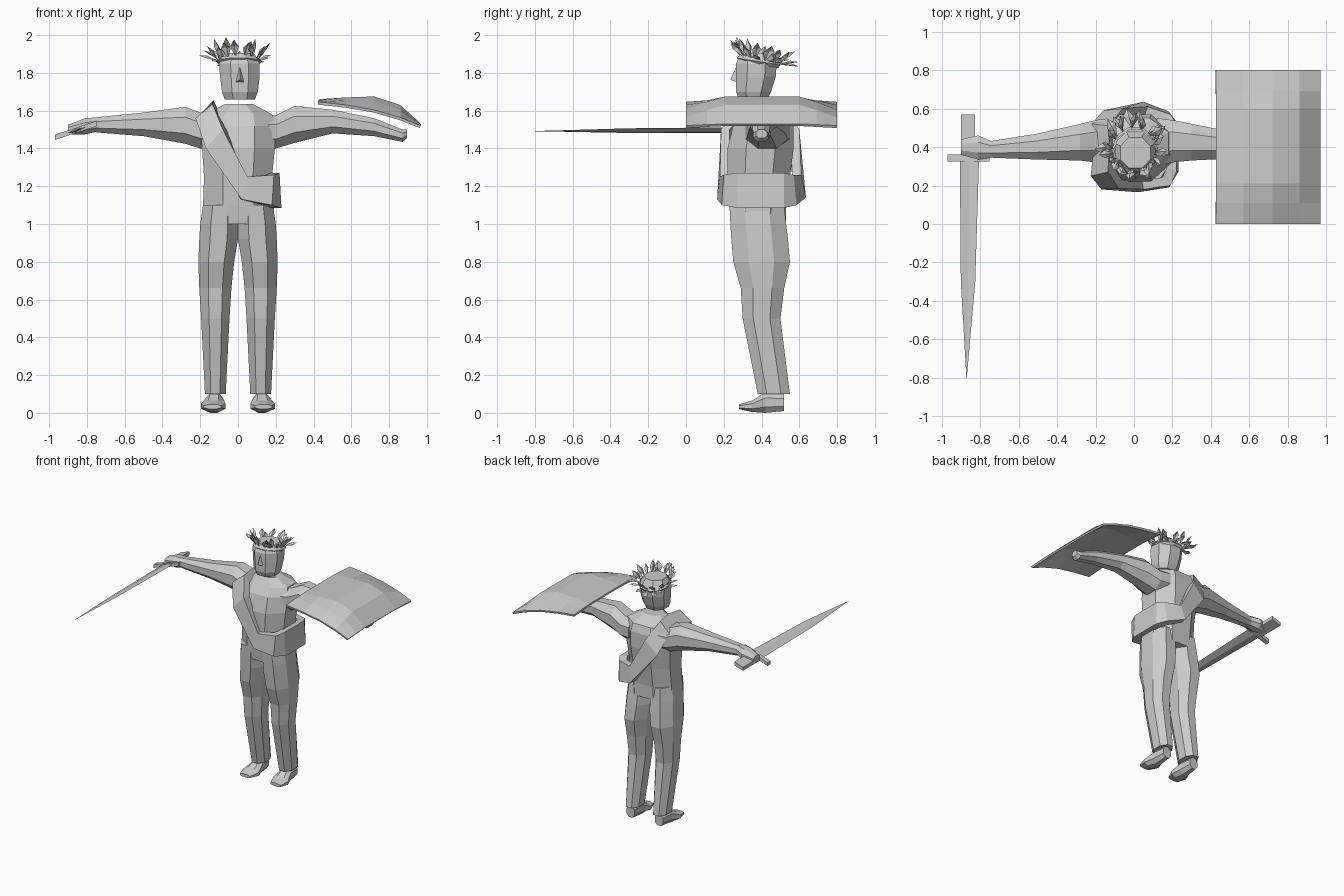
import bpy, bmesh, math, random
from mathutils import Vector

if "Cube" in bpy.data.objects:
    bpy.data.objects.remove(bpy.data.objects["Cube"])

random.seed(4)
grey = bpy.data.materials.new("light_grey")
grey.diffuse_color = (0.6, 0.6, 0.6, 1)
grey.use_nodes = True
grey.node_tree.nodes["Principled BSDF"].inputs["Base Color"].default_value = grey.diffuse_color


def build(name, verts, faces):
    mesh = bpy.data.meshes.new(name)
    mesh.from_pydata([tuple(v) for v in verts], [], faces)
    bm = bmesh.new()
    bm.from_mesh(mesh)
    bmesh.ops.recalc_face_normals(bm, faces=bm.faces)
    bm.to_mesh(mesh)
    bm.free()
    mesh.materials.append(grey)
    obj = bpy.data.objects.new(name, mesh)
    bpy.context.collection.objects.link(obj)
    return obj


def loft(name, rings, closed=False):
    """Skin a series of equal rings; cap the ends unless the loft is a loop."""
    n, m = len(rings[0]), len(rings)
    verts = [v for r in rings for v in r]
    faces = []
    for i in range(m if closed else m - 1):
        a, b = i * n, (i + 1) % m * n
        faces += [(a + j, a + (j + 1) % n, b + (j + 1) % n, b + j) for j in range(n)]
    if not closed:
        faces += [tuple(range(n)), tuple(range((m - 1) * n, m * n))]
    return build(name, verts, faces)


def octagon(u0, u1, v0, v1, k=0.28):
    """Box outline with chamfered corners."""
    du, dv = (u1 - u0) * k, (v1 - v0) * k
    return [(u0 + du, v0), (u1 - du, v0), (u1, v0 + dv), (u1, v1 - dv),
            (u1 - du, v1), (u0 + du, v1), (u0, v1 - dv), (u0, v0 + dv)]


def loft_z(name, rows, k=0.28):
    return loft(name, [[(u, v, z) for u, v in octagon(a, b, c, d, k)] for z, a, b, c, d in rows])


def loft_x(name, rows):
    return loft(name, [[(x, u, v) for u, v in octagon(a, b, c, d)] for x, a, b, c, d in rows])


# torso
loft_z("torso", [(1.0, -.19, .19, .24, .53), (1.1, -.185, .19, .23, .53),
                 (1.25, -.18, .18, .22, .55), (1.4, -.19, .195, .22, .57),
                 (1.52, -.2, .2, .25, .57), (1.58, -.17, .18, .29, .55),
                 (1.635, -.07, .08, .33, .47)])

# legs and feet
for side, s in (("right", -1), ("left", 1)):
    rows = [(1.1, 0, .185, .23, .52), (1.0, 0, .2, .235, .53), (.92, .0, .205, .24, .54),
            (.8, .02, .21, .25, .55), (.66, .035, .205, .29, .52),
            (.5, .045, .195, .30, .50), (.1, .065, .175, .38, .55)]
    loft_z(side + "_leg", [(z, *sorted((s * a, s * b)), c, d) for z, a, b, c, d in rows])
    foot = [(.52, .09, .16, .01, .1), (.42, .08, .17, .0, .11),
            (.35, .065, .195, .005, .065), (.28, .09, .18, .02, .045)]
    loft(side + "_foot", [[(s * u, y, v) for u, v in octagon(a, b, c, d)]
                          for y, a, b, c, d in foot])

# arms, tapering to the hands
loft_x("right_arm", [(-.12, .3, .55, 1.4, 1.59), (-.2, .32, .54, 1.4, 1.59),
                     (-.28, .33, .52, 1.425, 1.62), (-.5, .335, .47, 1.465, 1.59),
                     (-.75, .345, .43, 1.485, 1.565)])
loft_x("right_hand", [(-.74, .345, .43, 1.49, 1.565), (-.81, .335, .46, 1.475, 1.56),
                      (-.9, .36, .44, 1.475, 1.525)])
loft_x("left_arm", [(.12, .3, .55, 1.4, 1.58), (.2, .32, .54, 1.4, 1.575),
                    (.3, .33, .52, 1.43, 1.625), (.5, .34, .48, 1.48, 1.605),
                    (.72, .35, .45, 1.465, 1.56), (.87, .355, .44, 1.435, 1.5),
                    (.895, .37, .43, 1.455, 1.5)])

# blanket roll over one shoulder: lower and upper edge points around the body
edges = [((-.21, .40, 1.56), (-.13, .40, 1.655)), ((-.225, .25, 1.56), (-.135, .27, 1.635)),
         ((-.17, .18, 1.40), (-.08, .185, 1.5)), ((.02, .165, 1.13), (.05, .18, 1.25)),
         ((.18, .19, 1.10), (.19, .2, 1.26)), ((.23, .27, 1.085), (.22, .27, 1.27)),
         ((.23, .52, 1.085), (.22, .52, 1.27)), ((.18, .585, 1.10), (.19, .57, 1.26)),
         ((.05, .635, 1.14), (.07, .61, 1.26)), ((-.16, .59, 1.4), (-.06, .6, 1.5)),
         ((-.22, .52, 1.56), (-.13, .51, 1.635))]
rings = []
for i, (lo, up) in enumerate(edges):
    ring = [lo, up]
    for x, y, z in (up, lo):
        drop = .06 if i in (0, 1, 10) else 0
        ring.append((x * .78, .39 + (y - .39) * .78, z - drop))
    rings.append(ring)
loft("blanket_roll", rings, closed=True)

# head with a pointed nose
loft_z("head", [(1.66, -.07, .09, .28, .43), (1.7, -.085, .105, .265, .45),
                (1.78, -.095, .115, .265, .475), (1.85, -.1, .115, .265, .48),
                (1.905, -.07, .085, .29, .45)])
build("nose", [(-.015, .27, 1.75), (.035, .27, 1.75), (.01, .265, 1.83), (.01, .235, 1.765)],
      [(0, 1, 3), (1, 2, 3), (2, 0, 3), (0, 2, 1)])

# leafy wreath: folded pointed leaves, tilted up at the front
verts, faces = [], []


def add_leaf(base, direction, side, length, width):
    d, w = direction.normalized(), side.normalized() * width
    fold = d.cross(w).normalized() * .012
    mid = base + d * length * .6
    i = len(verts)
    verts.extend([base, mid + w, base + d * length, mid - w, mid + fold])
    faces.extend([(i, i + 1, i + 4), (i + 1, i + 2, i + 4), (i + 2, i + 3, i + 4), (i + 3, i, i + 4)])


for ring, (count, up) in enumerate(((15, .45), (13, 1.3))):
    for k in range(count):
        t = 2 * math.pi * (k + ring * .5) / count
        out = Vector((math.cos(t), math.sin(t), 0))
        tangent = Vector((-out.y, out.x, 0))
        front = -out.y
        base = Vector((.0, .39, 1.865)) + out * .105 + Vector((0, 0, .02 * front))
        lift = up + .5 * front + random.uniform(-.15, .15)
        d = out * (.9 if front < .3 else .5) + Vector((0, 0, lift)) + tangent * random.uniform(-.5, .5)
        add_leaf(base, d, tangent + out * random.uniform(-.4, .4),
                 random.uniform(.08, .115), random.uniform(.02, .03))
build("wreath_leaves", verts, faces)

# wreath band
band = []
for k in range(10):
    t = 2 * math.pi * k / 10
    c, s = math.cos(t), math.sin(t)
    band.append([(.005 + c * r, .385 + s * r, 1.86 - .02 * s + h)
                 for r, h in ((.108, -.015), (.122, 0), (.108, .015))])
loft("wreath_band", band, closed=True)


# sword, tilted about its length
def tilt(x):
    return 1.495 + (x + .86) * .33


blade = []
for y, x0, x1, h in ((.35, -.905, -.805, .012), (-.3, -.9, -.825, .008), (-.8, -.871, -.869, .001)):
    xm = (x0 + x1) / 2
    blade.append([(x0, y, tilt(x0)), (xm, y, tilt(xm) + h), (x1, y, tilt(x1)), (xm, y, tilt(xm) - h)])
loft("sword_blade", blade)


def tilted_bar(name, x0, x1, y0, y1, h):
    loft(name, [[(x0, y, tilt(x0) - h), (x1, y, tilt(x1) - h),
                 (x1, y, tilt(x1) + h), (x0, y, tilt(x0) + h)] for y in (y0, y1)])


tilted_bar("sword_guard", -.97, -.75, .325, .36, .014)
tilted_bar("sword_handle", -.9, -.825, .35, .57, .014)

# shield: pillowed, downward sloping plate
xs, ys = (.425, .57, .72, .86, .968), (0, .11, .21, .6, .69, .8)
rim = (1.645, 1.625, 1.595, 1.555, 1.52)
top = (1.66, 1.67, 1.675, 1.63, 1.53)
amount = (.12, .65, 1, 1, .65, .12)
verts = [(x, y, rim[i] + (top[i] - rim[i]) * amount[j])
         for j, y in enumerate(ys) for i, x in enumerate(xs)]
faces = [(j * 5 + i, j * 5 + i + 1, j * 5 + i + 6, j * 5 + i + 5)
         for j in range(5) for i in range(4)]
shield = build("shield", verts, faces)
if shield.data.polygons[0].normal.z < 0:
    shield.data.flip_normals()
thick = shield.modifiers.new("thickness", 'SOLIDIFY')
thick.thickness = .015
thick.offset = -1
